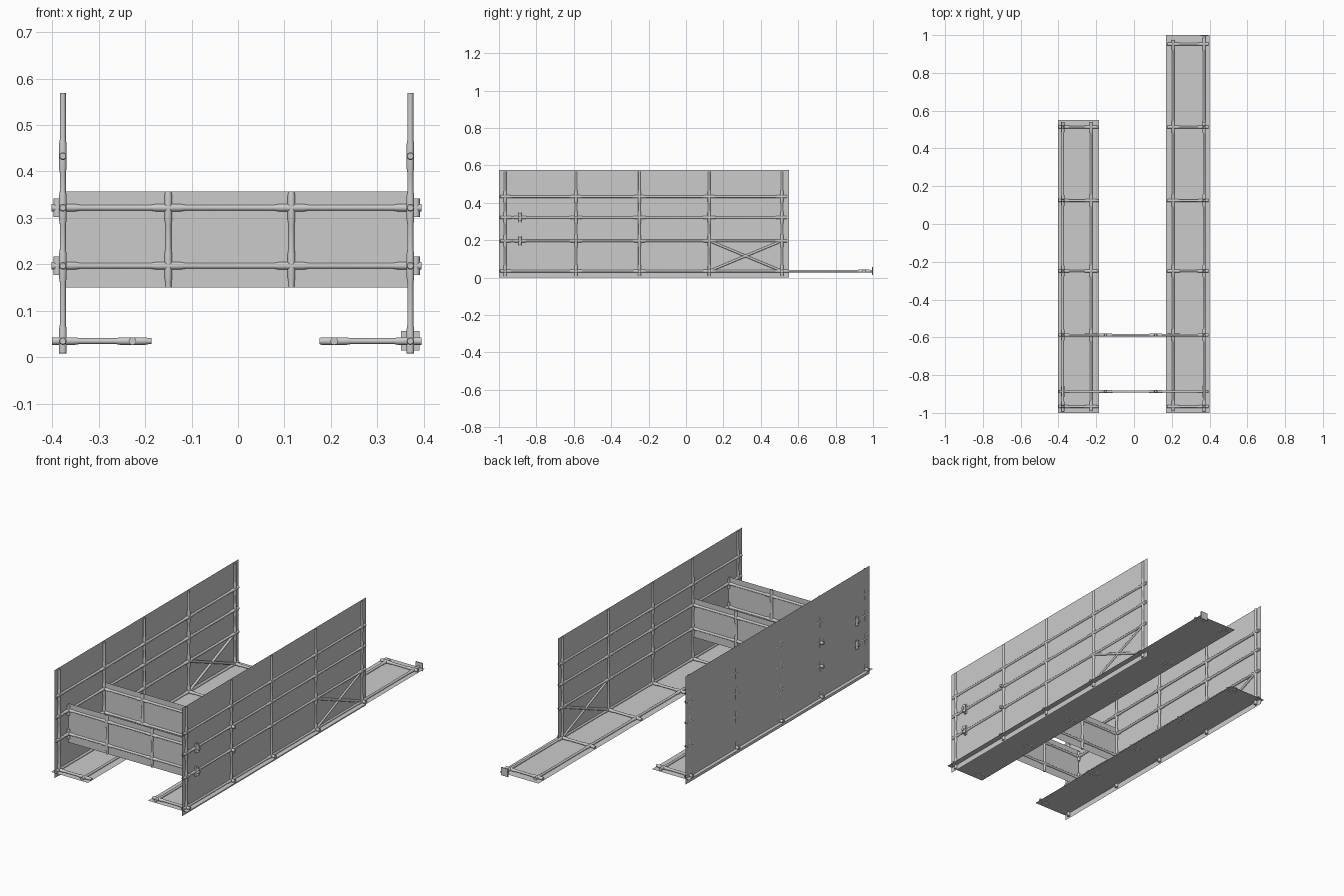
import bpy, bmesh, math
from mathutils import Vector

if "Cube" in bpy.data.objects:
    bpy.data.objects.remove(bpy.data.objects["Cube"])

grey = bpy.data.materials.new("steel_grey")
grey.diffuse_color = (0.6, 0.6, 0.6, 1)
grey.use_nodes = True
grey.node_tree.nodes["Principled BSDF"].inputs["Base Color"].default_value = grey.diffuse_color

R, RS = 0.0064, 0.0082        # tube radius, joint sleeve radius
SIDES = 14


def finish(name, bm, smooth=False):
    me = bpy.data.meshes.new(name)
    bm.to_mesh(me)
    bm.free()
    ob = bpy.data.objects.new(name, me)
    bpy.context.collection.objects.link(ob)
    me.materials.append(grey)
    if smooth:
        bpy.ops.object.select_all(action='DESELECT')
        ob.select_set(True)
        bpy.context.view_layer.objects.active = ob
        bpy.ops.object.shade_smooth_by_angle(angle=math.radians(40))
    return ob


def tube(name, a, b, joints=()):
    """Round tube from a to b, swelling into a sleeve at each joint distance."""
    a, b = Vector(a), Vector(b)
    d = b - a
    length = d.length
    d.normalize()
    side = d.orthogonal().normalized()
    up = d.cross(side)
    stops = [(0, R), (length, R)]
    for j in joints:
        stops += [(j - 0.036, R), (j - 0.026, RS), (j + 0.026, RS), (j + 0.036, R)]
    stops = [(min(max(t, 0), length), r) for t, r in stops]
    merged = {}
    for t, r in stops:
        merged[round(t, 4)] = max(r, merged.get(round(t, 4), 0))
    bm = bmesh.new()
    rings = []
    for t in sorted(merged):
        r = merged[t]
        rings.append([bm.verts.new(a + d * t + r * (side * math.cos(w) + up * math.sin(w)))
                      for w in (2 * math.pi * i / SIDES for i in range(SIDES))])
    for p, q in zip(rings, rings[1:]):
        for i in range(SIDES):
            k = (i + 1) % SIDES
            bm.faces.new((p[i], p[k], q[k], q[i]))
    bm.faces.new(rings[0][::-1])
    bm.faces.new(rings[-1])
    return finish(name, bm, True)


def axis_tube(name, axis, lo, hi, fixed, joints=()):
    """Tube along one axis; fixed gives the point, joints are axis coordinates."""
    a, b = list(fixed), list(fixed)
    a[axis], b[axis] = lo, hi
    return tube(name, a, b, [j - lo for j in joints])


def sheet(name, axis, at, u, v):
    """Flat sheet perpendicular to an axis, spanning u and v on the other two."""
    bm = bmesh.new()
    pts = []
    for p, q in ((u[0], v[0]), (u[1], v[0]), (u[1], v[1]), (u[0], v[1])):
        c = [p, q]
        c.insert(axis, at)
        pts.append(bm.verts.new(c))
    bm.faces.new(pts)
    return finish(name, bm)


posts_y = [-0.967, -0.588, -0.249, 0.124, 0.513]
rails_z = [0.035, 0.197, 0.322, 0.433]
cross_y = [-0.887, -0.588]
cross_z = rails_z[1:3]
Z0 = rails_z[0]

# side name, wall x, wall sheet x, floor x range, inner floor rail x, floor end y
walls = [("left", -0.377, -0.383, (-0.402, -0.185), -0.227, 0.55),
         ("right", 0.371, 0.371, (0.170, 0.400), 0.207, 1.0)]

for side, x, sheet_x, floor_x, inner_x, end_y in walls:
    long_floor = end_y > 0.6
    # wall and floor sheets
    sheet(side + "_wall_panel", 0, sheet_x, (-1, 0.55), (0, 0.575))
    sheet(side + "_floor_panel", 2, Z0 - 0.006, floor_x, (-1, end_y))

    # wall posts and rails
    for y in posts_y:
        axis_tube(side + "_wall_post", 2, 0.008, 0.569, (x, y, 0), rails_z)
    floor_bars = posts_y + ([0.952] if long_floor else [])
    for z in rails_z:
        low = z == Z0
        joints = floor_bars if low else posts_y
        if z in cross_z:
            joints = joints + [cross_y[0]]
        axis_tube(side + "_wall_rail", 1, -0.995, 0.995 if low and long_floor else 0.54,
                  (x, 0, z), joints)

    # floor frame
    axis_tube(side + "_floor_rail", 1, -0.99, 0.975 if long_floor else 0.54,
              (inner_x, 0, Z0), floor_bars)
    lo, hi = (-0.400, -0.186) if x < 0 else (0.175, 0.395)
    for y in floor_bars:
        axis_tube(side + "_floor_bar", 0, lo, hi, (0, y, Z0), [x, inner_x])

    # diagonal braces in the last bay
    y0, y1 = posts_y[3], posts_y[4]
    tube(side + "_brace_up", (x, y0, Z0), (x, y1, rails_z[1]))
    tube(side + "_brace_down", (x, y0, rails_z[1]), (x, y1, Z0))

    # upright couplers where the front crosspieces meet the wall
    for z in cross_z:
        axis_tube(side + "_coupler", 2, z - 0.026, z + 0.026, (x, cross_y[0], 0), [z])
        axis_tube(side + "_coupler_stub", 2, z - 0.02, z + 0.02,
                  (x + math.copysign(0.012, x), cross_y[0], 0), [z])

# crosswise partitions between the walls
for y in cross_y:
    sheet("cross_panel", 1, y, (-0.377, 0.371), (0.150, 0.357))
    for z in cross_z:
        axis_tube("cross_rail", 0, -0.401, 0.395, (0, y, z), [-0.377, -0.15, 0.115, 0.371])
    for x in (-0.15, 0.115):
        axis_tube("cross_post", 2, 0.150, 0.357, (x, y, 0), cross_z)

# end plate on the long floor
bm = bmesh.new()
bmesh.ops.create_cube(bm, size=1)
for v in bm.verts:
    v.co = Vector((0.371 + v.co.x * 0.040, 0.997 + v.co.y * 0.006, 0.036 + v.co.z * 0.042))
finish("end_plate", bm)
